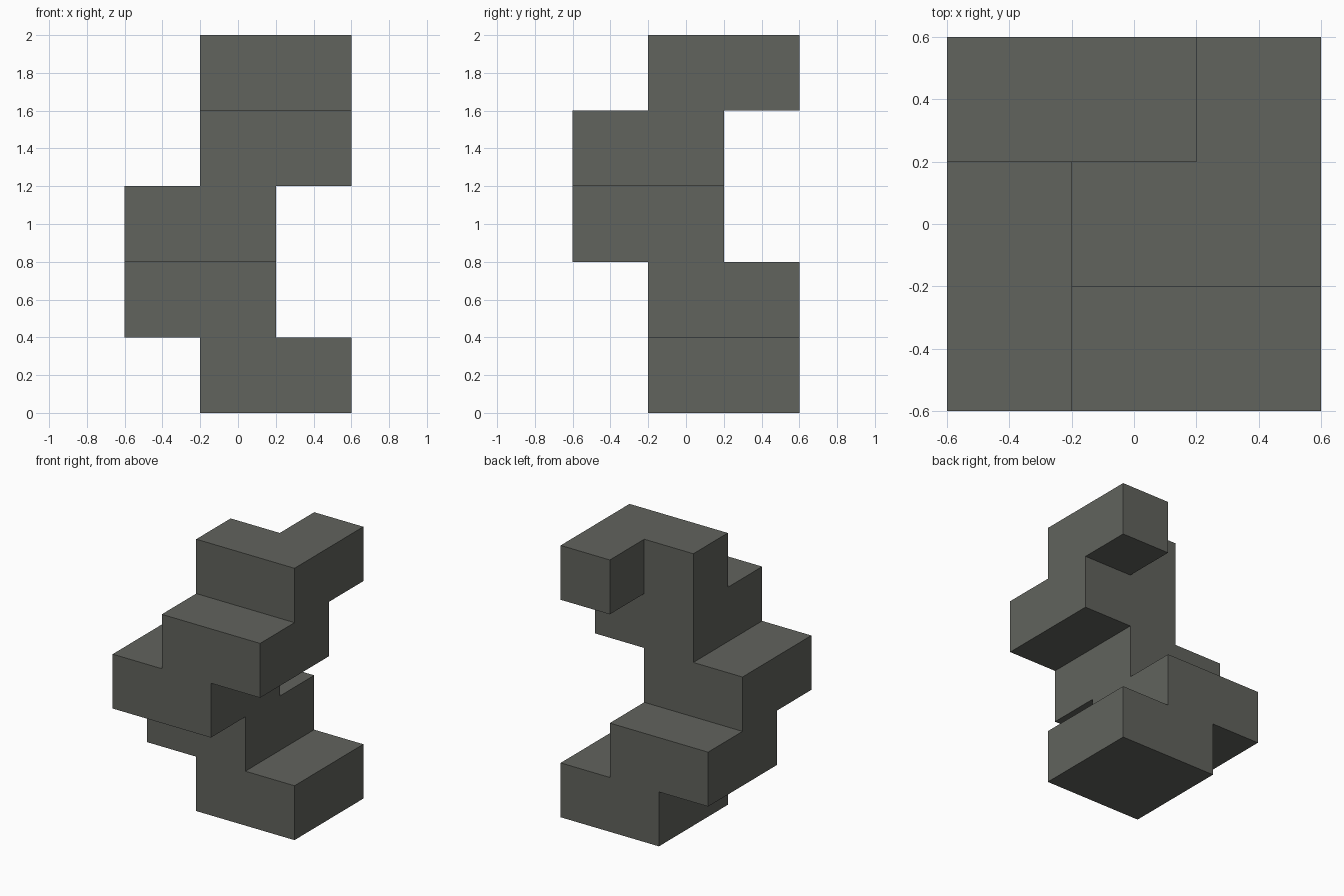
import bpy
import bmesh
from mathutils import Vector

default = bpy.data.objects.get("Cube")
if default:
    bpy.data.objects.remove(default, do_unlink=True)

STEP = 0.4

# Single flat colour
stone = bpy.data.materials.new("dark grey stone")
stone.use_nodes = True
colour = (0.12, 0.125, 0.11, 1)
stone.diffuse_color = colour
stone.node_tree.nodes["Principled BSDF"].inputs["Base Color"].default_value = colour

# Each storey is a two by two block of cells turning around the central column
storey_turns = [(1, 1), (-1, 1), (-1, -1), (1, -1), (1, 1)]
cells = {(x, y, z)
         for z, (turn_x, turn_y) in enumerate(storey_turns)
         for x in (0, turn_x) for y in (0, turn_y)}

# The top storey is L-shaped, open at the back of the column
cells.remove((0, 1, len(storey_turns) - 1))

# Outer skin: a square on every cell side that has no neighbour
bm = bmesh.new()
for cell in sorted(cells):
    centre = Vector(cell) + Vector((0, 0, 0.5))
    for axis in range(3):
        for sign in (-1, 1):
            normal = Vector((0, 0, 0))
            normal[axis] = sign
            if tuple(int(c + n) for c, n in zip(cell, normal)) in cells:
                continue
            u = Vector((0, 0, 0))
            u[(axis + 1) % 3] = 0.5
            v = normal.cross(u)
            middle = centre + normal / 2
            corners = (middle - u - v, middle + u - v, middle + u + v, middle - u + v)
            bm.faces.new([bm.verts.new(c * STEP) for c in corners])

# Weld the squares and merge them into large flat faces
bmesh.ops.remove_doubles(bm, verts=bm.verts, dist=0.001)
bmesh.ops.dissolve_limit(bm, angle_limit=0.01, verts=bm.verts, edges=bm.edges)

mesh = bpy.data.meshes.new("stepped_tower")
bm.to_mesh(mesh)
bm.free()
mesh.materials.append(stone)
tower = bpy.data.objects.new("stepped_tower", mesh)
bpy.context.collection.objects.link(tower)
